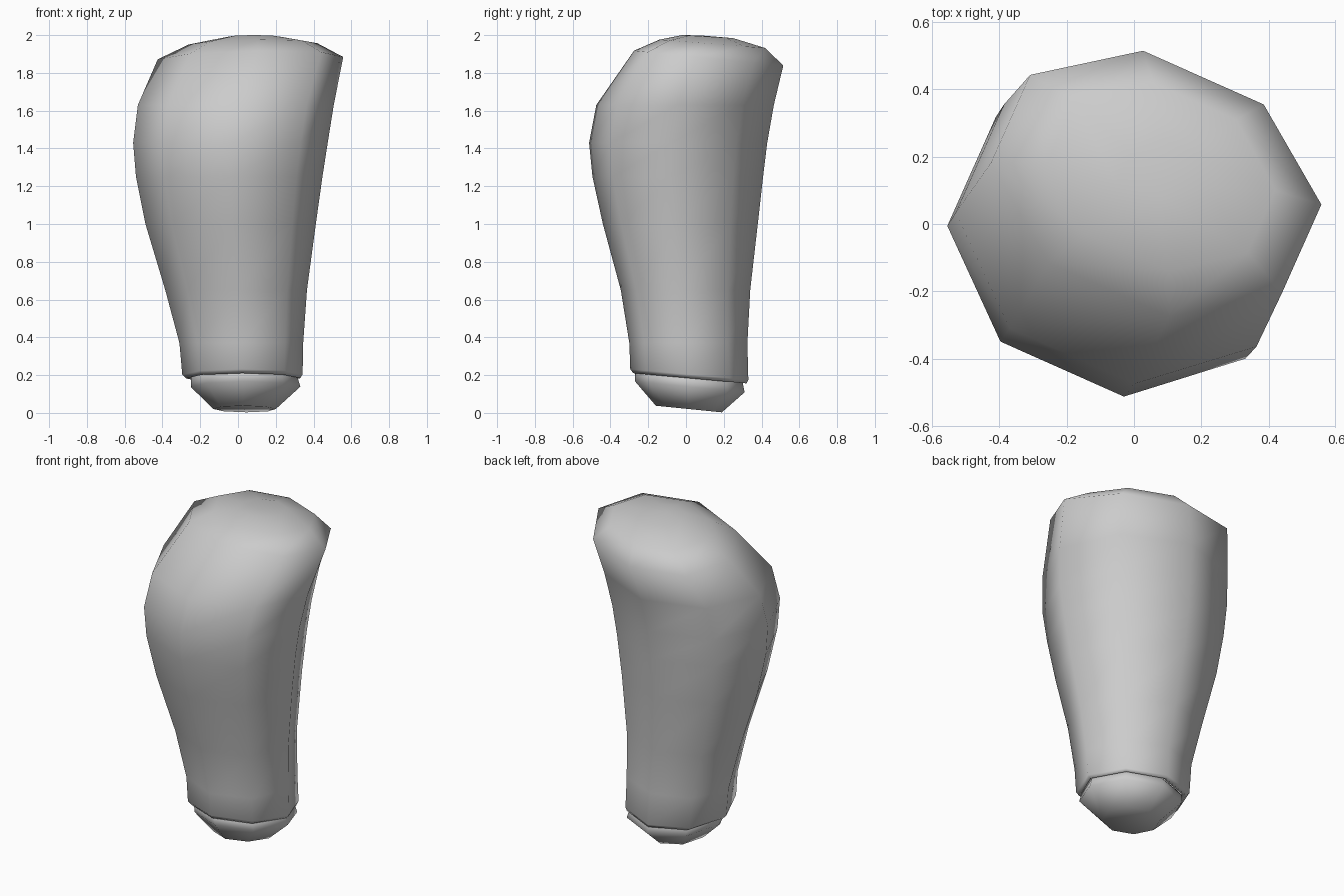
import bpy, bmesh, math

if "Cube" in bpy.data.objects:
    bpy.data.objects.remove(bpy.data.objects["Cube"])

AXIS = math.radians(66)            # direction in which the top flares
C, S = math.cos(AXIS), math.sin(AXIS)
K = math.tan(math.radians(22.5)) * C


def ring(bm, z, x0, x1, y0, y1, tilt=0.0):
    """Octagon, skewed to the flare axis, that fills the given x and y extents."""
    cx, cy, dx, dy = (x0 + x1) / 2, (y0 + y1) / 2, (x1 - x0) / 2, (y1 - y0) / 2
    det = K * K - S * S
    h, w = (K * dx - S * dy) / det, (K * dy - S * dx) / det
    verts = []
    for i in range(8):
        a = math.radians(22.5 + 45 * i)
        u = h * math.cos(a) / math.cos(math.pi / 8)
        v = w * math.sin(a) / math.cos(math.pi / 8)
        x, y = cx + C * u - S * v, cy + S * u + C * v
        verts.append(bm.verts.new((x, y, z - tilt * y)))
    return verts


def loft(name, rows, cap_bottom, top):
    bm = bmesh.new()
    rings = [ring(bm, *r) for r in rows]
    for a, b in zip(rings, rings[1:]):
        for i in range(8):
            j = (i + 1) % 8
            bm.faces.new((a[i], a[j], b[j], b[i]))
    if cap_bottom:
        bm.faces.new(rings[0][::-1])
    t = bm.verts.new(top)
    for i in range(8):
        bm.faces.new((rings[-1][i], rings[-1][(i + 1) % 8], t))
    bmesh.ops.recalc_face_normals(bm, faces=bm.faces)
    for f in bm.faces:
        f.smooth = True
    me = bpy.data.meshes.new(name)
    bm.to_mesh(me)
    bm.free()
    ob = bpy.data.objects.new(name, me)
    bpy.context.collection.objects.link(ob)
    return ob


# Main shell: lower rim, bulging sides, flared edge and shallow dome
loft("shell", [
    (0.197, -0.25, 0.315, -0.26, 0.295, 0.09),
    (0.185, -0.275, 0.33, -0.28, 0.32, 0.09),
    (0.205, -0.295, 0.342, -0.295, 0.33, 0.09),
    (0.37, -0.31, 0.345, -0.30, 0.325),
    (0.65, -0.385, 0.365, -0.345, 0.34),
    (1.00, -0.49, 0.412, -0.44, 0.38),
    (1.25, -0.54, 0.447, -0.495, 0.408),
    (1.43, -0.555, 0.475, -0.513, 0.43),
    (1.63, -0.53, 0.507, -0.475, 0.465),
    (1.89, -0.425, 0.557, -0.275, 0.515, 0.10),
    (1.965, -0.26, 0.42, -0.14, 0.42, 0.08),
    (1.999, -0.05, 0.22, -0.02, 0.25, 0.06),
], False, (0.08, 0.08, 1.998))

# Rounded plug under the shell
loft("base_plug", [
    (0.022, -0.13, 0.20, -0.16, 0.19, 0.10),
    (0.14, -0.25, 0.33, -0.27, 0.31, 0.10),
    (0.19, -0.25, 0.315, -0.27, 0.30, 0.10),
    (0.22, -0.22, 0.29, -0.23, 0.27, 0.10),
], True, (0.03, 0.02, 0.23))
